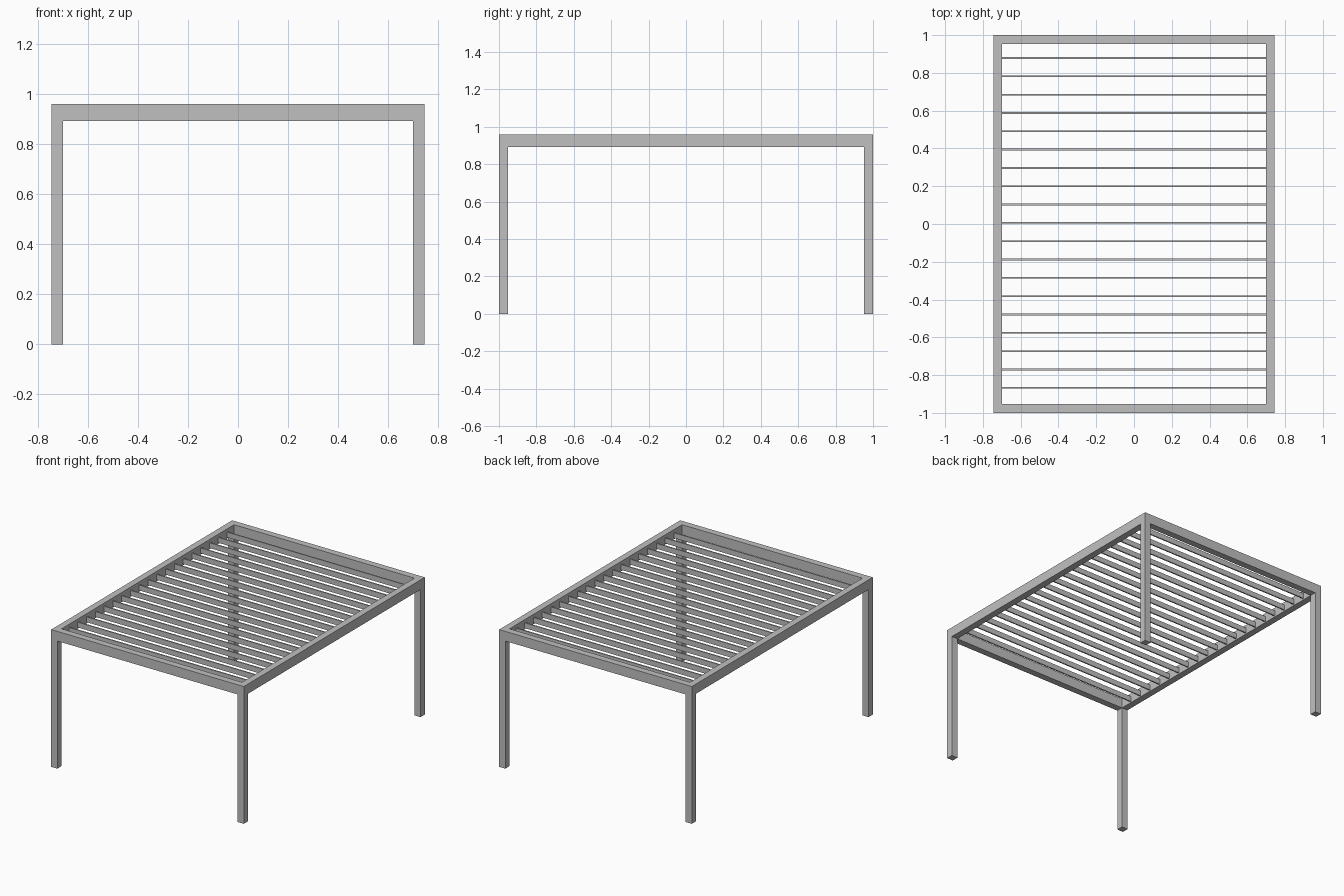
import bpy

cube = bpy.data.objects.get("Cube")
if cube:
    bpy.data.objects.remove(cube, do_unlink=True)

# Single painted-metal grey
grey = bpy.data.materials.new("warm grey metal")
grey.use_nodes = True
colour = (0.53, 0.53, 0.53, 1)
grey.diffuse_color = colour
grey.node_tree.nodes["Principled BSDF"].inputs["Base Color"].default_value = colour


def box(name, low, high):
    """Axis-aligned box between two opposite corners."""
    bpy.ops.mesh.primitive_cube_add(
        size=1, location=[(a + b) / 2 for a, b in zip(low, high)])
    ob = bpy.context.object
    ob.name = name
    ob.scale = [b - a for a, b in zip(low, high)]
    bpy.ops.object.transform_apply(location=False, rotation=False, scale=True)
    ob.data.materials.append(grey)
    return ob


X, Y = 0.745, 1.0          # outer half width and half depth
T = 0.047                  # post and beam thickness
BOTTOM, TOP = 0.892, 0.96  # beam underside and top
XI, YI = X - T, Y - T      # inner half width and half depth

# Four corner posts, under the cross beams
for sx, side in ((1, "left"), (-1, "right")):
    for sy, end in ((-1, "front"), (1, "back")):
        cx, cy = sx * (X - T / 2), sy * (Y - T / 2)
        box(f"{end}_{side}_post", (cx - T / 2, cy - T / 2, 0),
            (cx + T / 2, cy + T / 2, BOTTOM))

# Front and back beams span the full width
for sy, end in ((-1, "front"), (1, "back")):
    cy = sy * (Y - T / 2)
    box(f"{end}_beam", (-X, cy - T / 2, BOTTOM), (X, cy + T / 2, TOP))

# Side beams fit between them
for sx, side in ((1, "left"), (-1, "right")):
    cx = sx * (X - T / 2)
    box(f"{side}_beam", (cx - T / 2, -YI, BOTTOM), (cx + T / 2, YI, TOP))

# Upright roof slats, recessed inside the frame
COUNT, FIRST, STEP, THICK = 19, -0.867, 0.097, 0.009
for i in range(COUNT):
    y = FIRST + i * STEP
    box(f"roof_slat_{i + 1}", (-XI, y - THICK / 2, 0.901),
        (XI, y + THICK / 2, 0.938))
